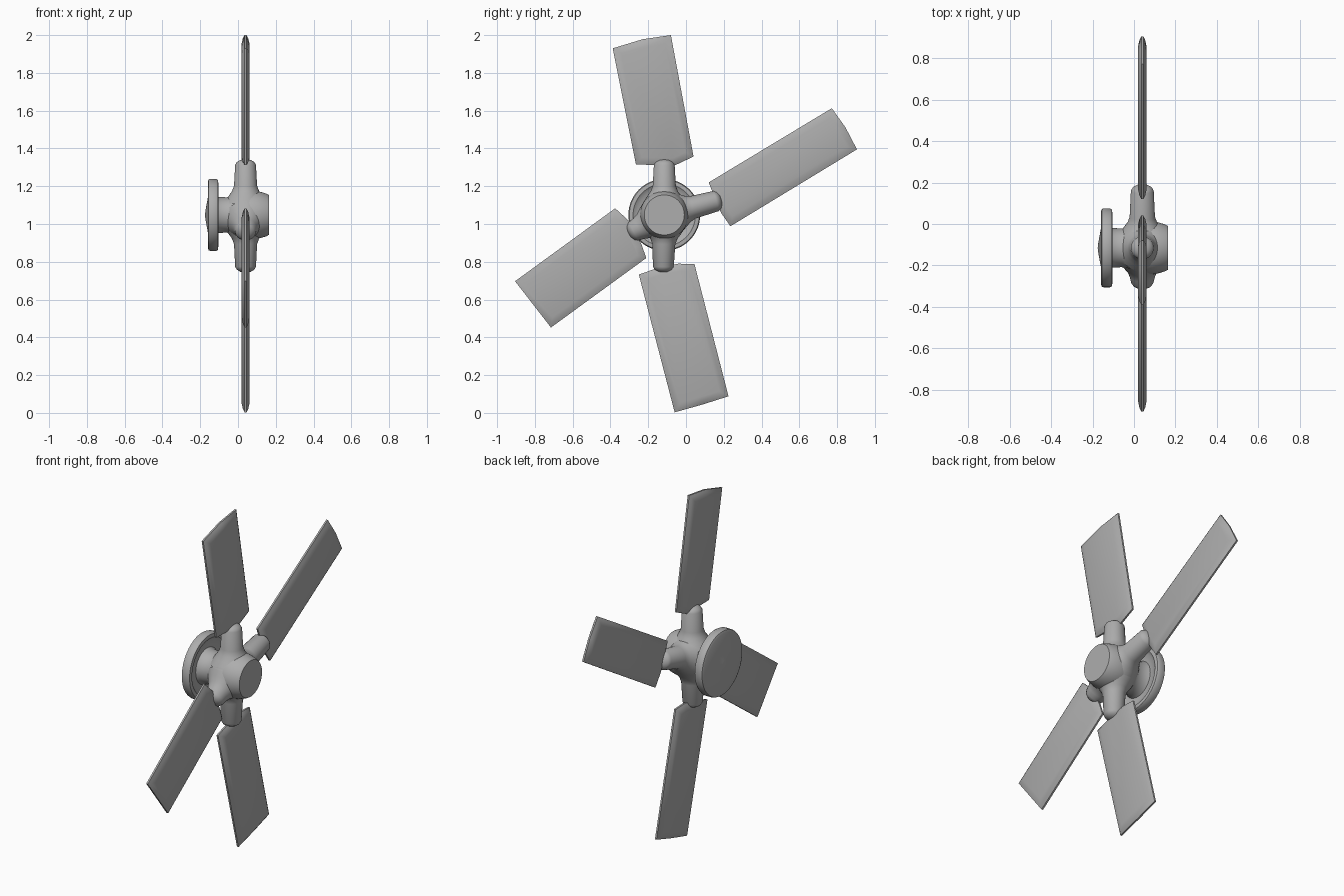
import bpy, bmesh, math
from mathutils import Vector

old = bpy.data.objects.get("Cube")
if old:
    bpy.data.objects.remove(old, do_unlink=True)

HUB = Vector((0, -0.115, 1.048))   # rotation axis, along x
BLADE_X = 0.04                     # plane of the blades

grey = bpy.data.materials.new("matte grey")
grey.use_nodes = True
colour = (0.42, 0.42, 0.42, 1)
grey.diffuse_color = colour
grey.node_tree.nodes["Principled BSDF"].inputs["Base Color"].default_value = colour


def finish(name, bm, angle):
    bmesh.ops.recalc_face_normals(bm, faces=bm.faces)
    mesh = bpy.data.meshes.new(name)
    bm.to_mesh(mesh)
    bm.free()
    mesh.materials.append(grey)
    obj = bpy.data.objects.new(name, mesh)
    bpy.context.collection.objects.link(obj)
    bpy.ops.object.select_all(action="DESELECT")
    obj.select_set(True)
    bpy.context.view_layer.objects.active = obj
    bpy.ops.object.shade_smooth_by_angle(angle=math.radians(angle))
    return obj


def lathe(name, profile, origin, direction, steps=48):
    """Spin (distance, radius) points around the given axis."""
    bm = bmesh.new()
    verts = [bm.verts.new((r, 0, t)) for t, r in profile]
    edges = [bm.edges.new(pair) for pair in zip(verts, verts[1:])]
    bmesh.ops.spin(bm, geom=verts + edges, cent=(0, 0, 0), axis=(0, 0, 1),
                   angle=math.tau, steps=steps)
    bmesh.ops.remove_doubles(bm, verts=bm.verts, dist=0.0005)
    obj = finish(name, bm, 40)
    obj.rotation_mode = "QUATERNION"
    obj.rotation_quaternion = Vector(direction).to_track_quat("Z", "Y")
    obj.location = origin


def blade(name, outline):
    """Flat (y, z) outline, swelling from a thin edge to a flat middle."""
    bm = bmesh.new()
    base = bm.faces.new([bm.verts.new((BLADE_X - 0.005, y, z)) for y, z in outline])
    new = bmesh.ops.extrude_face_region(bm, geom=[base], use_keep_orig=True)["geom"]
    top = [f for f in new if isinstance(f, bmesh.types.BMFace)][0]
    bmesh.ops.translate(bm, verts=top.verts, vec=(0.01, 0, 0))
    bmesh.ops.recalc_face_normals(bm, faces=bm.faces)
    for face in (base, top):
        for width, rise in ((0.014, 0.009), (0.025, 0.007)):
            bmesh.ops.inset_region(bm, faces=[face], thickness=width, depth=rise,
                                   use_even_offset=True)
    finish(name, bm, 50)


# Hub body with its neck, running out to a flat end
lathe("hub", [(-0.13, 0), (-0.13, 0.11), (-0.105, 0.096), (-0.06, 0.093),
              (-0.03, 0.1), (0, 0.117), (0.04, 0.128), (0.09, 0.128),
              (0.12, 0.122), (0.15, 0.113), (0.163, 0.106), (0.163, 0)],
      HUB, (1, 0, 0))

# Mounting flange with a shallow dish inside and a low boss behind
lathe("flange", [(-0.175, 0), (-0.172, 0.025), (-0.16, 0.09), (-0.16, 0.175),
                 (-0.155, 0.187), (-0.147, 0.19), (-0.115, 0.19),
                 (-0.106, 0.185), (-0.104, 0.165), (-0.118, 0.145),
                 (-0.122, 0.1), (-0.122, 0)], HUB, (1, 0, 0), 64)

# Rounded blade sockets flaring into the hub
for name, degrees, length in (("upper_socket", 90, 0.295), ("rear_socket", 15, 0.315),
                              ("lower_socket", 269, 0.305), ("front_socket", 208, 0.215)):
    a = math.radians(degrees)
    n = length
    tip = [(n - 0.03, 0.055), (n - 0.015, 0.046), (n - 0.004, 0.028), (n, 0)]
    flare = [(0.06, 0.115), (0.1, 0.09), (0.125, 0.072), (0.155, 0.061)]
    lathe(name, flare + tip, HUB + Vector((BLADE_X, 0, 0)),
          (0, math.cos(a), math.sin(a)), 32)

# Four slightly uneven blades
blade("upper_blade", [(-0.265, 1.315), (-0.06, 1.31), (0.04, 1.357),
                      (-0.08, 2.0), (-0.23, 1.978), (-0.388, 1.93)])
blade("rear_blade", [(0.12, 1.22), (0.185, 1.06), (0.235, 0.988),
                     (0.905, 1.395), (0.845, 1.51), (0.772, 1.613)])
blade("front_blade", [(-0.375, 1.083), (-0.295, 1.01), (-0.235, 0.89),
                      (-0.21, 0.82), (-0.715, 0.452), (-0.905, 0.697)])
blade("lower_blade", [(-0.25, 0.733), (-0.14, 0.77), (-0.04, 0.79), (0.045, 0.787),
                      (0.225, 0.088), (0.09, 0.045), (-0.06, 0.003)])
